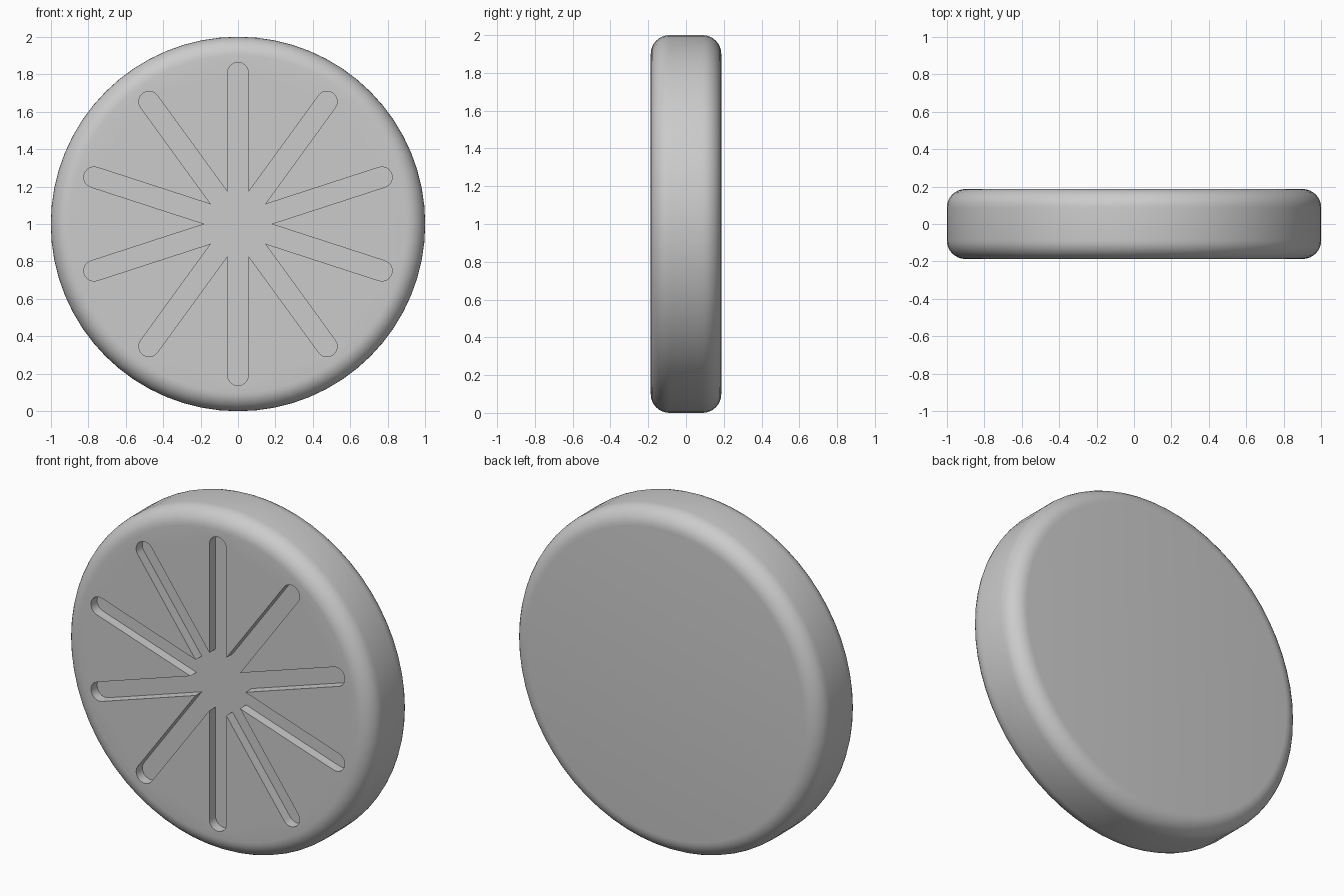
import bpy, bmesh, math
from mathutils import Matrix

cube = bpy.data.objects.get("Cube")
if cube:
    bpy.data.objects.remove(cube, do_unlink=True)

RADIUS, HALF_DEPTH, ROUNDING = 1.0, 0.187, 0.1
SLOTS, SLOT_HALF, SLOT_END, SLOT_DEPTH = 10, 0.055, 0.863, 0.057

grey = bpy.data.materials.new("plain grey")
grey.use_nodes = True
colour = (0.6, 0.6, 0.6, 1)
grey.diffuse_color = colour
grey.node_tree.nodes["Principled BSDF"].inputs["Base Color"].default_value = colour


def add_object(name, bm):
    mesh = bpy.data.meshes.new(name)
    bmesh.ops.recalc_face_normals(bm, faces=bm.faces)
    bm.to_mesh(mesh)
    bm.free()
    mesh.materials.append(grey)
    obj = bpy.data.objects.new(name, mesh)
    bpy.context.collection.objects.link(obj)
    return obj


def apply(obj, modifier):
    bpy.ops.object.modifier_apply(modifier=modifier.name)


# Round body with softened rims, axis along y
bm = bmesh.new()
bmesh.ops.create_cone(bm, cap_ends=True, segments=64, radius1=RADIUS,
                      radius2=RADIUS, depth=2 * HALF_DEPTH,
                      matrix=Matrix.Translation((0, 0, RADIUS))
                      @ Matrix.Rotation(math.pi / 2, 4, 'X'))
rims = [e for e in bm.edges if abs(e.verts[0].co.y - e.verts[1].co.y) < 1e-4]
bmesh.ops.bevel(bm, geom=rims, offset=ROUNDING, segments=8, profile=0.5,
                affect='EDGES')
disc = add_object("round_disc", bm)

# Star of round-ended slots, drawn as one outline and extruded
bm = bmesh.new()
outline = []
step = 2 * math.pi / SLOTS
tip = SLOT_END - SLOT_HALF
for i in range(SLOTS):
    a = math.pi / 2 + i * step
    for k in range(13):
        t = -math.pi / 2 + math.pi * k / 12
        u, v = tip + SLOT_HALF * math.cos(t), SLOT_HALF * math.sin(t)
        outline.append((u * math.cos(a) - v * math.sin(a),
                        u * math.sin(a) + v * math.cos(a)))
    notch = SLOT_HALF / math.sin(step / 2)
    outline.append((notch * math.cos(a + step / 2), notch * math.sin(a + step / 2)))
floor = bm.faces.new([bm.verts.new((x, SLOT_DEPTH - HALF_DEPTH, z + RADIUS))
                      for x, z in outline])
out = bmesh.ops.extrude_face_region(bm, geom=[floor])
for v in out["geom"]:
    if isinstance(v, bmesh.types.BMVert):
        v.co.y = -HALF_DEPTH - 0.1
cutter = add_object("slot_cutter", bm)
cutter.hide_render = True

# Cut the recess and shade
bpy.context.view_layer.objects.active = disc
disc.select_set(True)
cut = disc.modifiers.new("slots", 'BOOLEAN')
cut.operation, cut.solver, cut.object = 'DIFFERENCE', 'EXACT', cutter
apply(disc, cut)
bpy.data.objects.remove(cutter, do_unlink=True)
bpy.ops.object.shade_smooth_by_angle(angle=math.radians(30))
